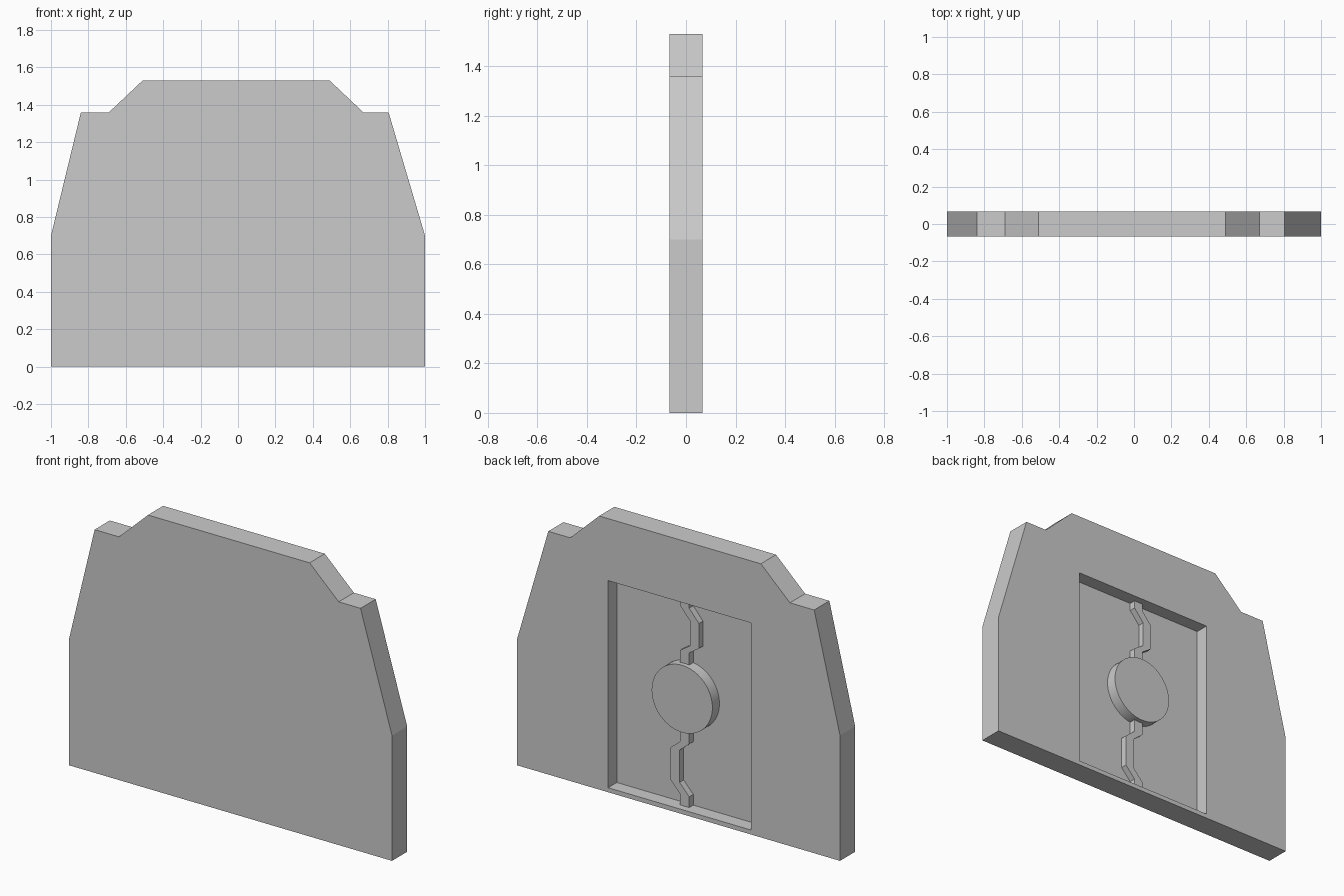
import bpy, bmesh, math

if "Cube" in bpy.data.objects:
    bpy.data.objects.remove(bpy.data.objects["Cube"])

HALF = 0.067      # half thickness of the slab
FLOOR = -0.010    # depth of the recess floor
CX = -0.01        # centre line of the back fittings


def prism(name, profile, y0, y1):
    """Extrude an (x, z) outline from y0 to y1."""
    bm = bmesh.new()
    face = bm.faces.new([bm.verts.new((x, y0, z)) for x, z in profile])
    ext = bmesh.ops.extrude_face_region(bm, geom=[face])
    verts = [v for v in ext["geom"] if isinstance(v, bmesh.types.BMVert)]
    bmesh.ops.translate(bm, verts=verts, vec=(0, y1 - y0, 0))
    bmesh.ops.recalc_face_normals(bm, faces=bm.faces)
    mesh = bpy.data.meshes.new(name)
    bm.to_mesh(mesh)
    bm.free()
    obj = bpy.data.objects.new(name, mesh)
    bpy.context.collection.objects.link(obj)
    return obj


# Slab with stepped shoulders
slab = prism("slab", [(-1, 0), (1, 0), (1, 0.70), (0.805, 1.36), (0.67, 1.36),
                      (0.49, 1.53), (-0.51, 1.53), (-0.69, 1.36),
                      (-0.84, 1.36), (-1, 0.70)], -HALF, HALF)

# Rectangular recess in the back
cutter = prism("recess_cutter", [(-0.449, 0.025), (0.435, 0.025),
                                 (0.435, 1.183), (-0.449, 1.183)], FLOOR, 0.2)
cutter.hide_render = True
cutter.hide_set(True)
cut = slab.modifiers.new("recess", 'BOOLEAN')
cut.operation = 'DIFFERENCE'
cut.solver = 'EXACT'
cut.object = cutter


# Zigzag strips above and below the disc
def strip(name, path, width=0.056):
    left = [(CX + x - width / 2, z) for x, z in path]
    right = [(CX + x + width / 2, z) for x, z in reversed(path)]
    return prism(name, left + right, FLOOR - 0.005, 0.026)


strip("upper_strip", [(0, 1.183), (0, 1.14), (-0.06, 1.07),
                      (-0.06, 0.93), (0, 0.89), (0, 0.79)])
strip("lower_strip", [(0, 0.025), (0, 0.085), (0.06, 0.15),
                      (0.06, 0.33), (0, 0.38), (0, 0.48)])

# Round boss in the middle of the recess
disc_top = 0.052
bpy.ops.mesh.primitive_cylinder_add(
    vertices=48, radius=0.188, depth=disc_top - FLOOR + 0.005,
    location=(CX - 0.002, (disc_top + FLOOR - 0.005) / 2, 0.636),
    rotation=(math.pi / 2, 0, 0))
disc = bpy.context.object
disc.name = "disc"
bpy.ops.object.shade_smooth_by_angle()
